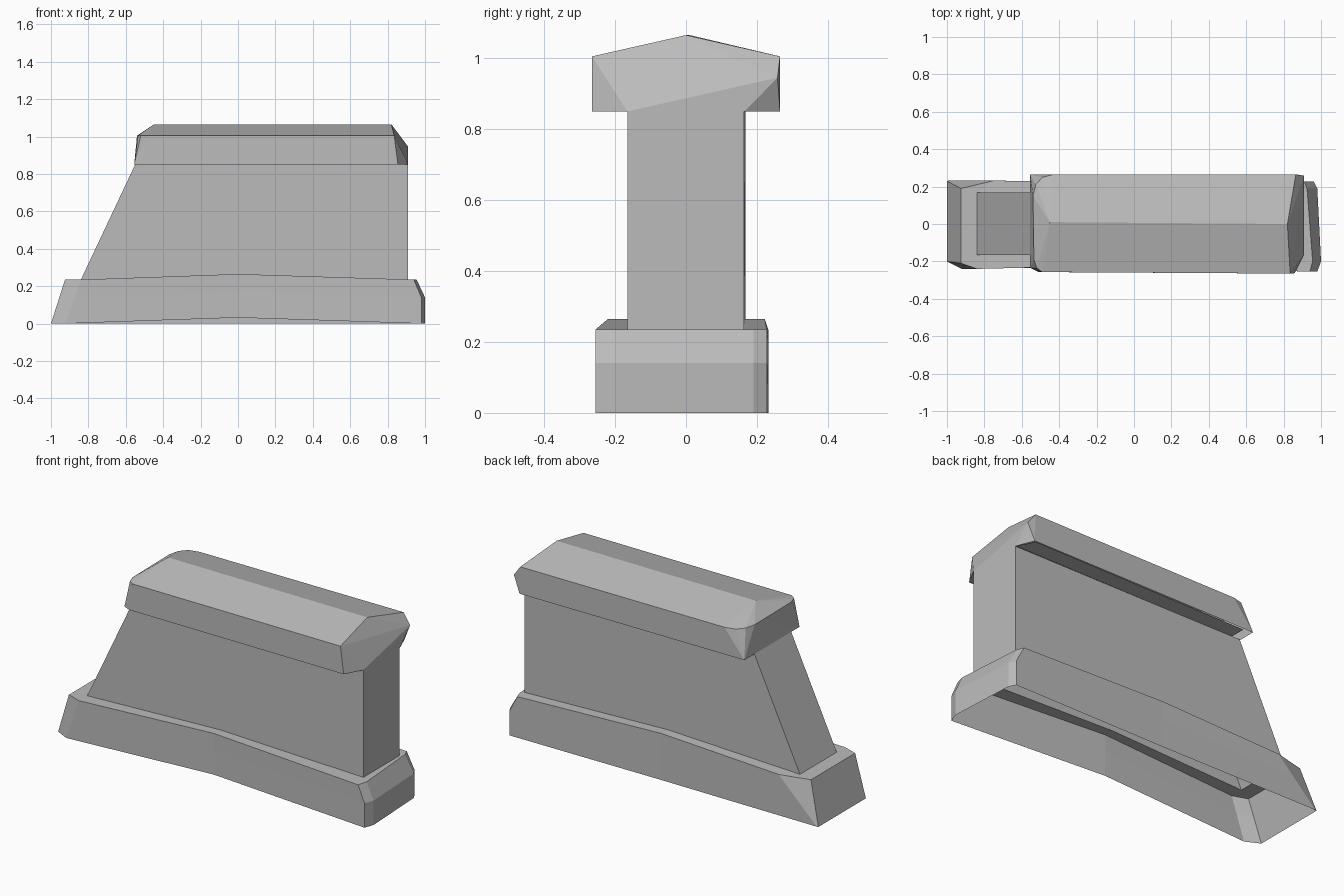
import bpy
import bmesh

cube = bpy.data.objects.get("Cube")
if cube:
    bpy.data.objects.remove(cube, do_unlink=True)

stone = bpy.data.materials.new("grey_stone")
stone.use_nodes = True
GREY = (0.5, 0.5, 0.5, 1)
stone.diffuse_color = GREY
stone.node_tree.nodes["Principled BSDF"].inputs["Base Color"].default_value = GREY


def finish(name, bm):
    bmesh.ops.recalc_face_normals(bm, faces=bm.faces)
    mesh = bpy.data.meshes.new(name)
    bm.to_mesh(mesh)
    bm.free()
    mesh.materials.append(stone)
    obj = bpy.data.objects.new(name, mesh)
    bpy.context.collection.objects.link(obj)
    return obj


def skin(name, rings):
    """Open shell through rings of equal point count."""
    bm = bmesh.new()
    loops = [[bm.verts.new(p) for p in ring] for ring in rings]
    for low, high in zip(loops, loops[1:]):
        for i in range(len(low)):
            j = (i + 1) % len(low)
            bm.faces.new((low[i], low[j], high[j], high[i]))
    bmesh.ops.remove_doubles(bm, verts=bm.verts, dist=0.0005)
    return finish(name, bm)


# Plinth: hollow below, bowed up at the middle, with a ledge round the wall
foot = [(-1, -.2, 0), (-.92, -.24, 0), (0, -.225, .032), (.98, -.255, 0), (1, -.2, 0),
        (.98, .19, 0), (.96, .228, 0), (0, .225, 0), (-.99, .232, 0), (-1, .23, 0)]
rim = [(-.925, -.21, .235), (-.84, -.24, .235), (0, -.22, .265), (.94, -.255, .235),
       (.955, -.2, .235), (.925, .19, .235), (.91, .228, .235), (0, .222, .265),
       (-.75, .232, .235), (-.925, .19, .235)]
shoulder = []
for i, (a, b) in enumerate(zip(foot, rim)):
    if 3 <= i <= 6:
        shoulder.append((a[0], a[1], .14))
    else:
        shoulder.append(tuple(p + (q - p) * .6 for p, q in zip(a, b)))

fl, fm, fr = (-.84, -.165, .235), (0, -.165, .265), (.91, -.165, .235)
br, bm_, bl = (.91, .163, .235), (0, .165, .265), (-.84, .168, .235)
skin("plinth", [foot, shoulder, rim, [fl, fl, fm, fr, fr, br, br, bm_, bl, bl]])

# Wall: one raked end, one upright end
wall_top = [(x, y, .85) for x, y in ((-.55, -.165), (0, -.165), (.91, -.165),
                                     (.91, .163), (0, .165), (-.55, .168))]
skin("wall", [[fl, fm, fr, br, bm_, bl], wall_top])

# Coping: ridged convex block with worn corners, open below
EAVE, UNDER = 1.005, .85
points = [(-.45, .01, 1.065), (.82, 0, 1.065), (.91, .258, .945)]
points += [(x, y, EAVE) for x, y in ((-.535, -.19), (-.52, -.235), (-.49, -.257), (.835, -.265),
                                     (.865, .265), (-.43, .265), (-.49, .25),
                                     (-.525, .21), (-.54, .15))]
points += [(x, y, UNDER) for x, y in ((-.555, -.235), (-.51, -.257), (.855, -.265), (.91, -.165),
                                      (.91, .165), (.87, .265), (-.555, .265))]
bm = bmesh.new()
for p in points:
    bm.verts.new(p)
bmesh.ops.convex_hull(bm, input=bm.verts)
under = [f for f in bm.faces if all(v.co.z < UNDER + .001 for v in f.verts)]
bmesh.ops.delete(bm, geom=under, context='FACES_ONLY')
bmesh.ops.dissolve_limit(bm, angle_limit=.03, verts=bm.verts, edges=bm.edges)
finish("coping", bm)

# Soffits: the overhang on both sides of the wall
for name, side in (("front_soffit", -1), ("back_soffit", 1)):
    bm = bmesh.new()
    corners = [(-.5, .165), (.91, .165), (.86, .262), (-.5, .256)]
    bm.faces.new([bm.verts.new((x, y * side, UNDER)) for x, y in corners])
    finish(name, bm)
